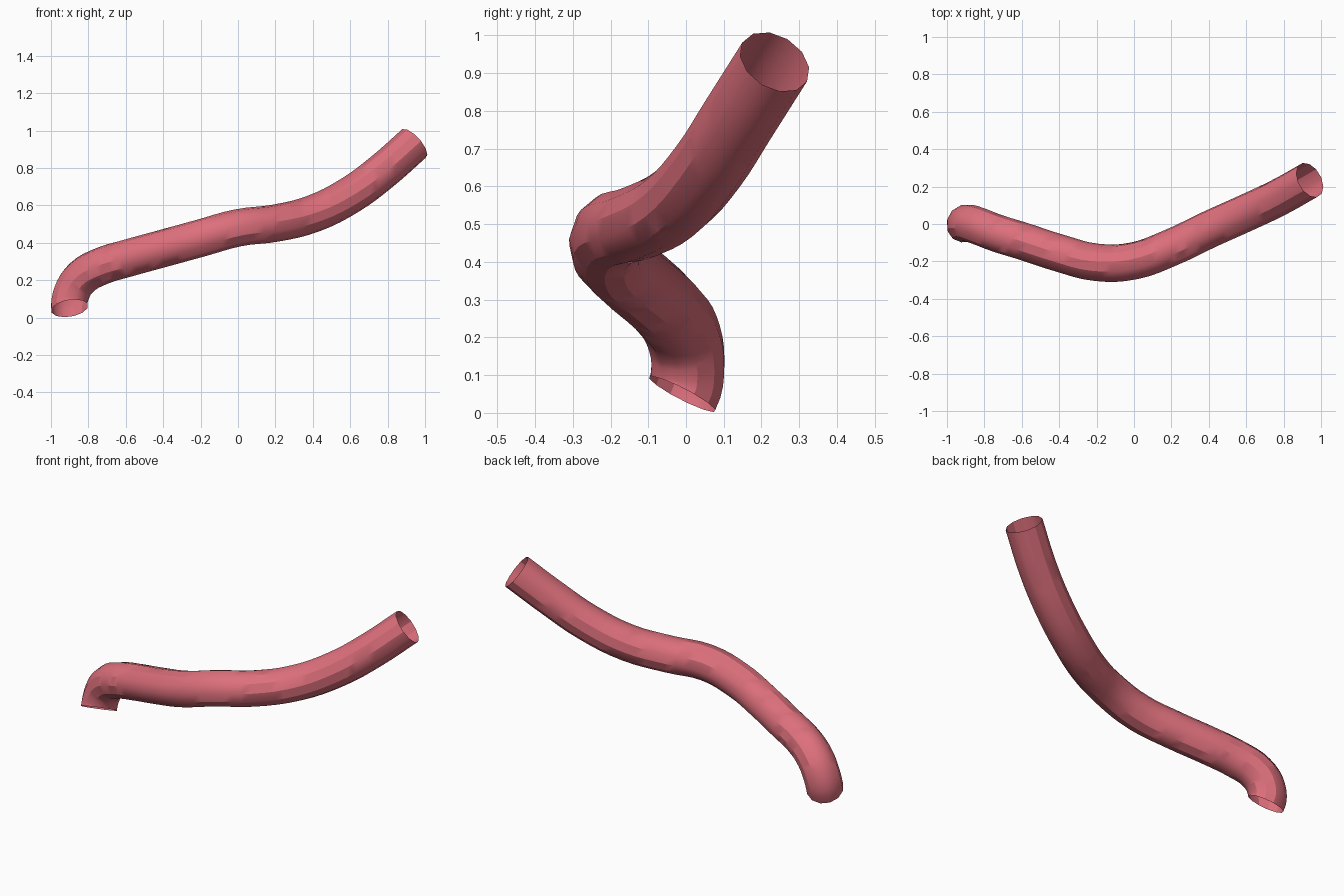
import bpy
from mathutils import Vector

cube = bpy.data.objects.get("Cube")
if cube:
    bpy.data.objects.remove(cube, do_unlink=True)

# Pink material
mat = bpy.data.materials.new("soft_red")
color = (0.72, 0.16, 0.2, 1)
mat.diffuse_color = color
mat.use_nodes = True
mat.node_tree.nodes["Principled BSDF"].inputs["Base Color"].default_value = color

# Centre line of the tube
path = [(-0.9, -0.01, 0.05), (-0.89, 0.005, 0.13), (-0.835, -0.01, 0.215),
        (-0.73, -0.05, 0.275), (-0.6, -0.09, 0.315), (-0.4, -0.155, 0.37),
        (-0.2, -0.205, 0.425), (0, -0.197, 0.48), (0.2, -0.125, 0.505),
        (0.4, -0.03, 0.555), (0.6, 0.06, 0.655), (0.77, 0.14, 0.78),
        (0.94, 0.235, 0.93)]

curve = bpy.data.curves.new("tube", "CURVE")
curve.dimensions = "3D"
curve.resolution_u = 4
curve.bevel_depth = 0.1
curve.bevel_resolution = 4
curve.use_fill_caps = False
spline = curve.splines.new("BEZIER")
spline.bezier_points.add(len(path) - 1)
for point, co in zip(spline.bezier_points, path):
    point.co = co
    point.handle_left_type = point.handle_right_type = "AUTO"

# Lean of the open lower end
start = spline.bezier_points[0]
lean = Vector((-0.15, 0.45, 0.87)) * 0.03
start.handle_left_type = start.handle_right_type = "FREE"
start.handle_right = start.co + lean
start.handle_left = start.co - lean

tube = bpy.data.objects.new("curved_tube", curve)
bpy.context.collection.objects.link(tube)
curve.materials.append(mat)

# Turn the swept curve into a smooth mesh
bpy.ops.object.select_all(action="DESELECT")
tube.select_set(True)
bpy.context.view_layer.objects.active = tube
bpy.ops.object.convert(target="MESH")
bpy.ops.object.shade_smooth_by_angle()
